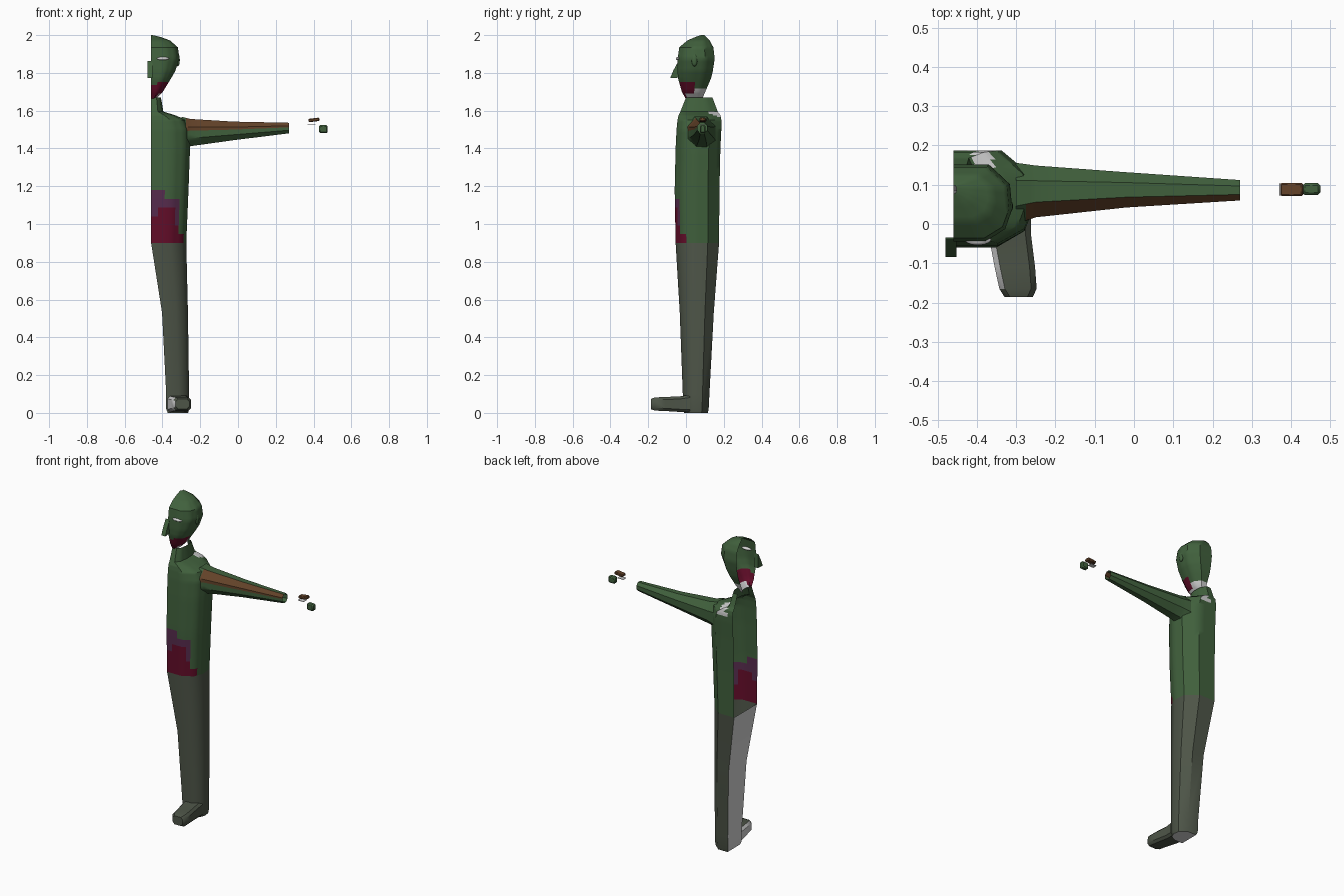
import bpy, bmesh, math
from mathutils import Vector

if "Cube" in bpy.data.objects:
    bpy.data.objects.remove(bpy.data.objects["Cube"])

CUT = -0.46  # the figure is sliced open along this x plane


def material(name, rgb):
    m = bpy.data.materials.new(name)
    m.diffuse_color = (*rgb, 1)
    m.use_nodes = True
    m.node_tree.nodes["Principled BSDF"].inputs["Base Color"].default_value = m.diffuse_color
    return m


MATS = [material("skin green", (0.052, 0.118, 0.046)),
        material("trouser olive", (0.075, 0.090, 0.064)),
        material("wound crimson", (0.125, 0.004, 0.022)),
        material("bruise purple", (0.095, 0.025, 0.075)),
        material("scar brown", (0.125, 0.055, 0.022)),
        material("pale grey", (0.65, 0.65, 0.65))]
GREEN, OLIVE, CRIMSON, PURPLE, BROWN, GREY = range(6)


def finish(bm, name, rule, angle=40):
    bm.normal_update()
    for f in bm.faces:
        f.material_index = rule(f.calc_center_median(), f.normal)
    me = bpy.data.meshes.new(name)
    bm.to_mesh(me)
    bm.free()
    for m in MATS:
        me.materials.append(m)
    ob = bpy.data.objects.new(name, me)
    bpy.context.collection.objects.link(ob)
    bpy.ops.object.select_all(action='DESELECT')
    ob.select_set(True)
    bpy.context.view_layer.objects.active = ob
    bpy.ops.object.shade_smooth_by_angle(angle=math.radians(angle))
    return ob


def densify(items, n, closed=False):
    """Insert n-1 even steps between neighbouring points."""
    out = []
    count = len(items) if closed else len(items) - 1
    for i in range(count):
        a, b = items[i], items[(i + 1) % len(items)]
        out += [a.lerp(b, k / n) for k in range(n)]
    return out if closed else out + [items[-1]]


def loft(name, rings, rule, closed=False, nu=1, nv=1, cap0=False, cap1=False, angle=40):
    rings = [densify([Vector(p) for p in r], nu, closed) for r in rings]
    columns = [densify(list(col), nv) for col in zip(*rings)]
    bm = bmesh.new()
    rows = [[bm.verts.new(p) for p in row] for row in zip(*columns)]
    n = len(rows[0])
    for a, b in zip(rows, rows[1:]):
        for i in range(n if closed else n - 1):
            j = (i + 1) % n
            bm.faces.new((a[i], a[j], b[j], b[i]))
    if cap0:
        bm.faces.new(rows[0][::-1])
    if cap1:
        bm.faces.new(rows[-1])
    return finish(bm, name, rule, angle)


def half_section(z, x0, w, yf, yb):
    """Half outline from the front centre round the outer side to the back centre."""
    d = yb - yf
    prof = [(0, 0), (.55, 0), (.88, .16), (1, .42), (.96, .74), (.6, 1), (0, 1)]
    return [(x0 + u * w, yf + v * d, z) for u, v in prof]


def box(name, centre, size, mat, tilt=0, bevel=0.0):
    bm = bmesh.new()
    bmesh.ops.create_cube(bm, size=1)
    bmesh.ops.scale(bm, vec=size, verts=bm.verts)
    if bevel:
        bmesh.ops.bevel(bm, geom=bm.edges[:], offset=bevel, segments=1, affect='EDGES')
    ob = finish(bm, name, lambda c, n: mat)
    ob.location = centre
    ob.rotation_euler.y = tilt
    return ob


# Torso: open half shell with a torn belly and pale shoulder patch
def torso_rule(c, n):
    x = c.x - CUT
    if n.y < -0.3 and c.y < 0:
        edge = 1.09 - 2.0 * max(0, x - 0.10) + 0.012 * math.sin(x * 70)
        if 0.915 < c.z < edge and x < 0.175:
            return PURPLE if x < 0.025 and 1.03 < c.z else CRIMSON
        if c.z >= edge and c.z < 1.20 - 0.5 * x and x < 0.14:
            return BROWN if x > 0.08 and c.z > 1.13 else PURPLE
    if c.y > 0.12 and 0.05 < x < 0.10 and 1.53 < c.z < 1.6:
        return GREY
    return GREEN


TORSO = [(0.90, .186, -.055, .175), (1.18, .198, -.06, .177), (1.40, .206, -.055, .182),
         (1.50, .205, -.05, .187), (1.55, .185, -.045, .187), (1.575, .13, -.04, .183),
         (1.595, .065, -.03, .168), (1.67, .052, 0, .14)]
loft("torso", [half_section(z, CUT, w, f, b) for z, w, f, b in TORSO], torso_rule, nu=3, nv=6)


# Arm: tapered octagon with a scar along the upper front
def arm_ring(x, y, z, ry, rz):
    pts = []
    for k in range(8):
        a = math.tau * (k + 0.5) / 8
        pts.append((x, y + 1.08 * ry * math.cos(a), z + 1.08 * rz * math.sin(a)))
    return pts


def arm_rule(c, n):
    t = (c.x + 0.25) / 0.52
    mid, h = 1.486 + 0.022 * t, 0.073 - 0.046 * t
    up = (c.z - mid) / h
    return BROWN if c.x > -0.28 and n.y < -0.3 and 0.15 < up < 0.97 else GREEN


ARM = [(-.30, .078, 1.480, .078, .088), (-.25, .083, 1.484, .066, .072),
       (-.02, .087, 1.493, .045, .049), (.27, .086, 1.508, .026, .028)]
loft("arm", [arm_ring(*r) for r in ARM], arm_rule, closed=True, nu=3, nv=4)

# Loose finger pieces
box("upper_finger", (.402, .088, 1.551), (.058, .034, .018), BROWN, -0.12, .004)
box("finger_nail_plate", (.389, .088, 1.527), (.04, .03, .003), GREY)
box("lower_finger", (.452, .089, 1.502), (.045, .03, .042), GREEN, 0, .006)


# Leg: pale inner face and sole
def leg_rule(c, n):
    return GREY if n.x < -0.7 or n.z < -0.8 else OLIVE


LEG = [(0.0, -.372, .108, -.01, .115), (0.02, -.38, .12, -.015, .12), (0.10, -.38, .121, -.017, .124),
       (0.53, -.402, .137, -.033, .147), (0.90, -.46, .186, -.055, .175)]
loft("leg", [half_section(*r) for r in LEG], leg_rule, closed=True, cap0=True)


# Foot: turned slightly outward, pale inner side
def foot_ring(y, x0, x1, z0, z1):
    b = 0.014
    return [(x0 + b, y, z0), (x1 - b, y, z0), (x1, y, z0 + b), (x1, y, z1 - b),
            (x1 - b, y, z1), (x0 + b, y, z1), (x0, y, z1 - b), (x0, y, z0 + b)]


FOOT = [(.02, -.378, -.262, .004, .095), (-.03, -.370, -.262, .005, .088),
        (-.11, -.355, -.252, .010, .084), (-.165, -.343, -.248, .012, .082),
        (-.186, -.330, -.258, .02, .074)]
loft("foot", [foot_ring(*r) for r in FOOT],
     lambda c, n: GREY if n.x < -0.6 else OLIVE, closed=True, cap1=True)


# Head: open half shell, bloody jaw, pale nape
def head_rule(c, n):
    if c.y < 0.04 and c.z < 1.735 + 0.25 * (c.x - CUT) and (c.y < 0.0 or c.z > 1.69):
        return CRIMSON
    return GREY if c.z < 1.715 else GREEN


HEAD = [(1.66, .022, .0, .085), (1.70, .062, -.022, .102), (1.77, .105, -.042, .132),
        (1.81, .128, -.045, .142), (1.875, .150, -.044, .152), (1.935, .142, -.036, .145),
        (1.972, .10, .008, .125), (1.99, .05, .05, .108), (2.0, .008, .078, .098)]
loft("head", [half_section(z, CUT, w, f, b) for z, w, f, b in HEAD], head_rule, nu=3, nv=4)

# Nose: thin wedge reaching just past the cut plane
loft("nose", [[(x, -.035, 1.775), (x, -.084, 1.772), (x, -.066, 1.815), (x, -.04, 1.862)]
              for x in (-.48, -.452)], lambda c, n: GREEN, closed=True,
     cap0=True, cap1=True, angle=25)


# Eye and ear
def blob(name, centre, size, mat):
    bm = bmesh.new()
    bmesh.ops.create_uvsphere(bm, u_segments=12, v_segments=6, radius=1)
    bmesh.ops.scale(bm, vec=size, verts=bm.verts)
    finish(bm, name, lambda c, n: mat, 60).location = centre


blob("eye", (-.398, -.040, 1.876), (.034, .014, .009), GREY)
blob("ear", (-.318, .045, 1.868), (.010, .016, .034), GREEN)
